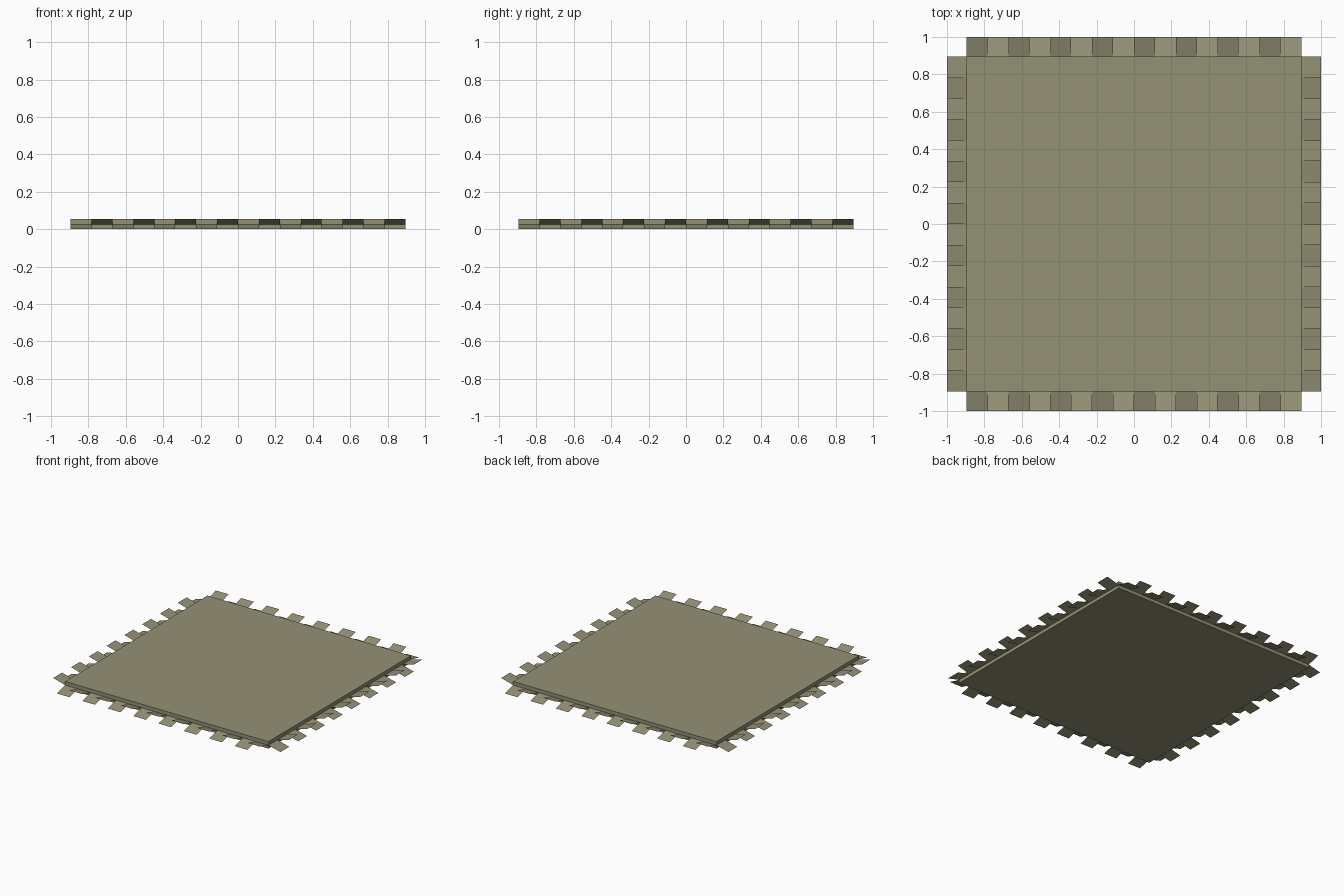
import bpy, bmesh, math
from mathutils import Matrix

if "Cube" in bpy.data.objects:
    bpy.data.objects.remove(bpy.data.objects["Cube"])

HALF = 0.895        # half width of the slab
OUT = 1.0           # outer reach of the tabs
H = 0.055           # slab thickness
MID = 0.026         # height where the tabs leave the wall
N = 16              # tabs per side

olive = bpy.data.materials.new("olive")
olive.diffuse_color = (0.296, 0.283, 0.178, 1)
olive.use_nodes = True
olive.node_tree.nodes["Principled BSDF"].inputs["Base Color"].default_value = olive.diffuse_color


def finish(name, bm):
    mesh = bpy.data.meshes.new(name)
    bm.to_mesh(mesh)
    bm.free()
    mesh.materials.append(olive)
    obj = bpy.data.objects.new(name, mesh)
    bpy.context.collection.objects.link(obj)
    return obj


# Flat square slab
bm = bmesh.new()
bmesh.ops.create_cube(bm, size=1.0)
bmesh.ops.scale(bm, vec=(2 * HALF, 2 * HALF, H), verts=bm.verts)
bmesh.ops.translate(bm, vec=(0, 0, H / 2), verts=bm.verts)
finish("slab", bm)

# Thin tabs on each side, bent alternately down and up
step = 2 * HALF / N
for side, name in enumerate(("front", "right", "back", "left")):
    bm = bmesh.new()
    for i in range(N):
        x0 = -HALF + i * step
        x1 = x0 + step
        z = 0.0 if i % 2 == 0 else H
        corners = ((x0, -HALF, MID), (x0, -OUT, z), (x1, -OUT, z), (x1, -HALF, MID))
        bm.faces.new([bm.verts.new(c) for c in corners])
    bmesh.ops.transform(bm, matrix=Matrix.Rotation(side * math.pi / 2, 4, 'Z'), verts=bm.verts)
    finish(name + "_tabs", bm)
